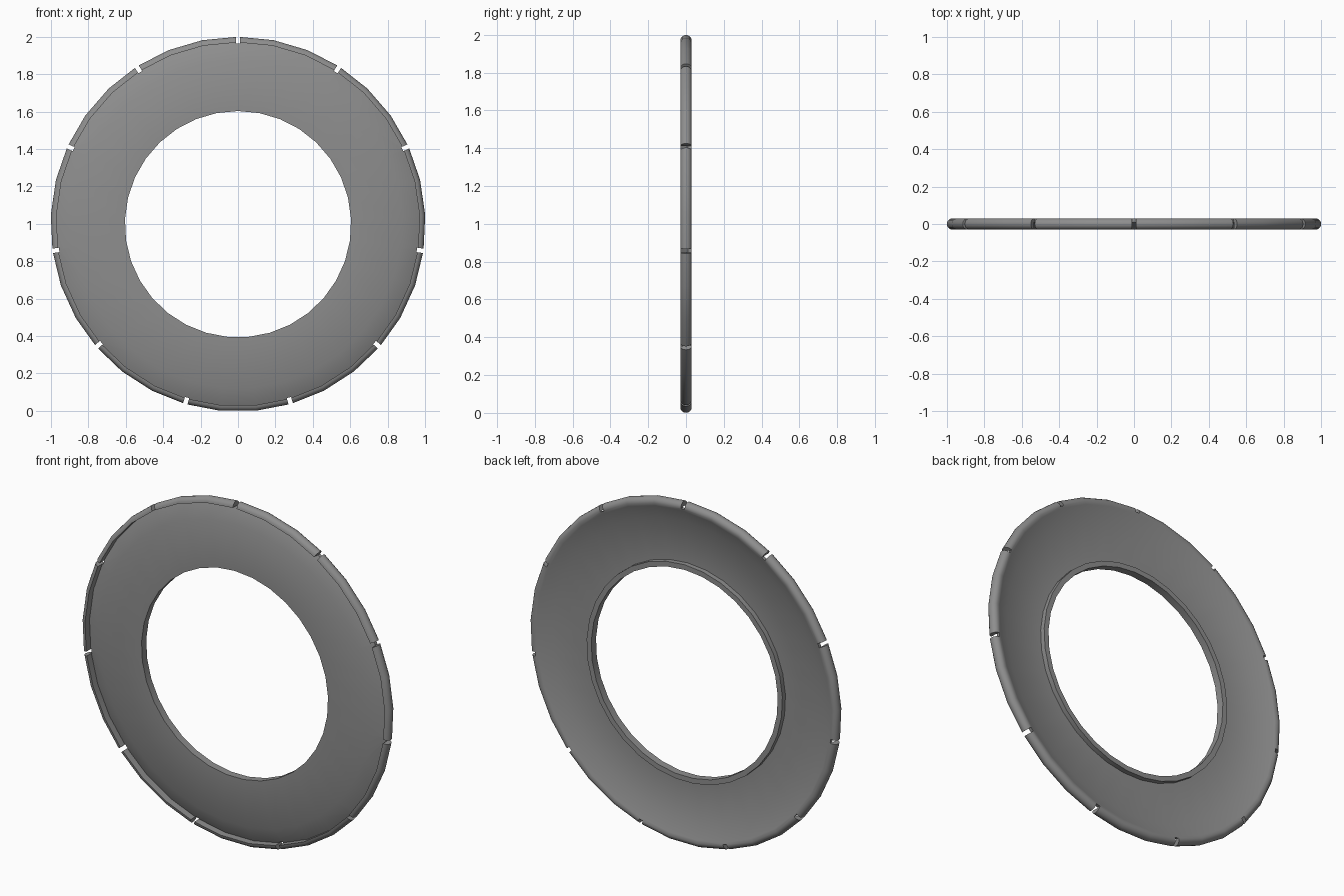
import bpy, bmesh, math
from mathutils import Matrix, Vector

if "Cube" in bpy.data.objects:
    bpy.data.objects.remove(bpy.data.objects["Cube"])

SIDES, NOTCHES = 33, 11
CENTRE = Vector((0, 0, 0.998))
BEAD_R, BEAD = 0.972, 0.03

grey = bpy.data.materials.new("mid_grey")
grey.diffuse_color = (0.27, 0.27, 0.27, 1)
grey.use_nodes = True
grey.node_tree.nodes["Principled BSDF"].inputs["Base Color"].default_value = grey.diffuse_color


def make_object(name, bm):
    bmesh.ops.recalc_face_normals(bm, faces=bm.faces)
    mesh = bpy.data.meshes.new(name)
    bm.to_mesh(mesh)
    bm.free()
    obj = bpy.data.objects.new(name, mesh)
    bpy.context.collection.objects.link(obj)
    return obj


# closed cross-section (radius, y): hub lip, dished plate, rounded rim bead
profile = [(0.605, 0.014), (0.605, -0.03), (0.88, -0.03), (BEAD_R, 0.012)]
steps = 8
profile += [(BEAD_R + BEAD * math.sin(math.pi * i / steps),
             -BEAD * math.cos(math.pi * i / steps)) for i in range(steps + 1)]
profile += [(0.955, 0.026), (0.875, -0.015), (0.635, -0.015), (0.635, 0.014)]

# revolve the section around the y axis
bm = bmesh.new()
rings = []
for s in range(SIDES):
    a = 2 * math.pi * s / SIDES
    rings.append([bm.verts.new(CENTRE + Vector((r * math.sin(a), y, r * math.cos(a))))
                  for r, y in profile])
n = len(profile)
for s in range(SIDES):
    p, q = rings[s], rings[(s + 1) % SIDES]
    for i in range(n):
        j = (i + 1) % n
        bm.faces.new((p[i], p[j], q[j], q[i]))
ring = make_object("dished_ring", bm)
ring.data.materials.append(grey)

# narrow slots through the rim
bm = bmesh.new()
for k in range(NOTCHES):
    m = (Matrix.Translation(CENTRE)
         @ Matrix.Rotation(2 * math.pi * k / NOTCHES, 4, 'Y')
         @ Matrix.Translation((0, 0, 1.016))
         @ Matrix.Diagonal((0.024, 0.2, 0.1, 1)))
    bmesh.ops.create_cube(bm, size=1, matrix=m)
cutter = make_object("notch_cutter", bm)
cutter.data.materials.append(grey)
cutter.hide_render = True

cut = ring.modifiers.new("notches", 'BOOLEAN')
cut.operation = 'DIFFERENCE'
cut.solver = 'EXACT'
cut.object = cutter
bpy.context.view_layer.objects.active = ring
ring.select_set(True)
bpy.ops.object.modifier_apply(modifier=cut.name)
bpy.data.objects.remove(cutter)
bpy.ops.object.shade_smooth_by_angle(angle=math.radians(28))
